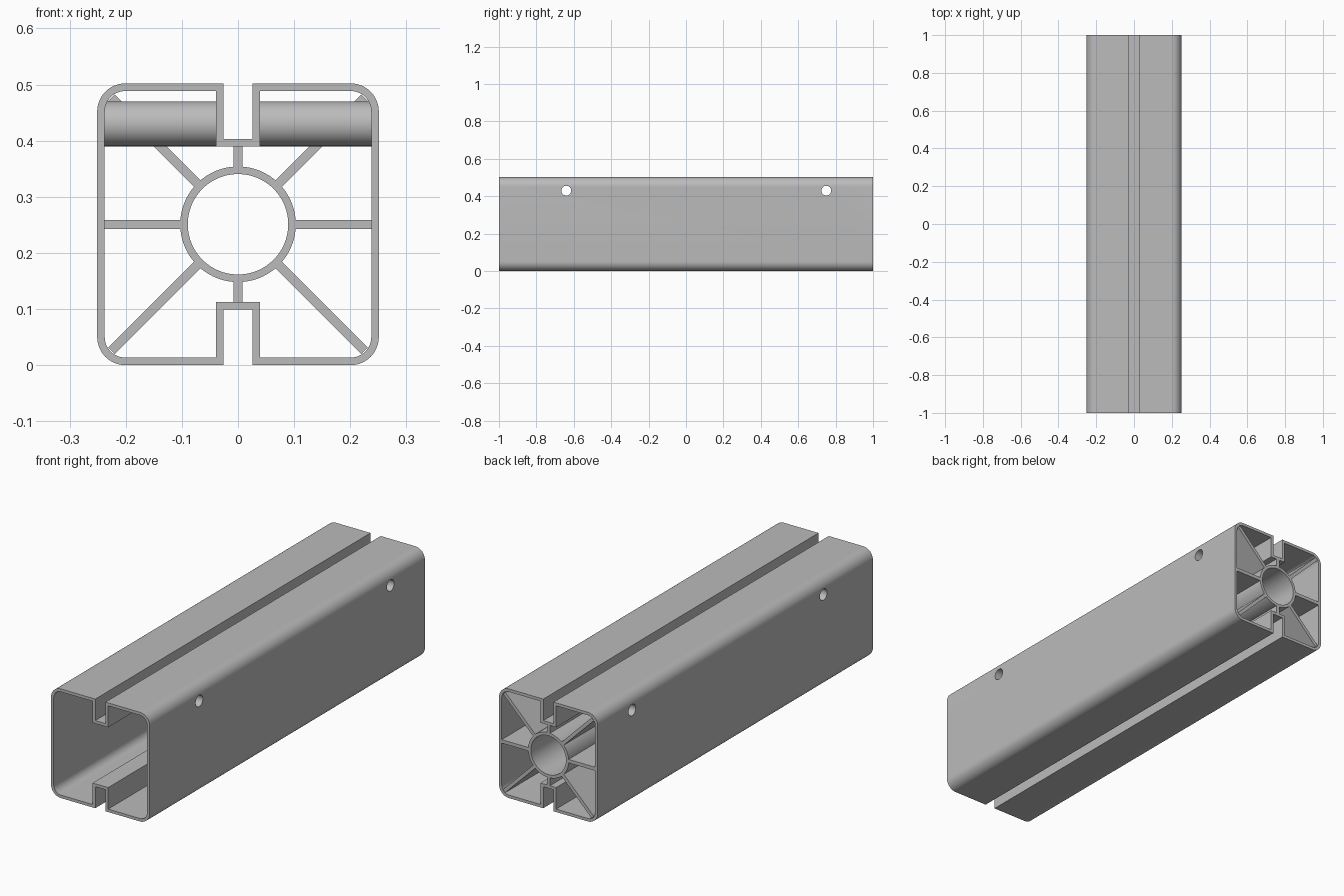
import bpy, bmesh, math
from mathutils import Matrix, Vector

cube = bpy.data.objects.get("Cube")
if cube:
    bpy.data.objects.remove(cube, do_unlink=True)

HALF, WALL, RADIUS = 0.251, 0.0135, 0.05
SLOT, FLOOR = 0.026, 0.152           # slot half width, slot floor from centre
HUB_FRONT, HUB_OUT, HUB_IN = 0.0, 0.103, 0.0895
SPOKE = 0.016
HOLE_Y, HOLE_Z, BORE, SLEEVE = (-0.64, 0.75), 0.43, 0.026, 0.04
CENTRE = Vector((0, 0, HALF))

metal = bpy.data.materials.new("aluminium grey")
metal.use_nodes = True
grey = (0.5, 0.5, 0.5, 1)
metal.diffuse_color = grey
metal.node_tree.nodes["Principled BSDF"].inputs["Base Color"].default_value = grey


def finish(name, bm):
    bmesh.ops.recalc_face_normals(bm, faces=bm.faces)
    mesh = bpy.data.meshes.new(name)
    bm.to_mesh(mesh)
    bm.free()
    mesh.materials.append(metal)
    obj = bpy.data.objects.new(name, mesh)
    bpy.context.collection.objects.link(obj)
    return obj


def activate(obj):
    bpy.ops.object.select_all(action='DESELECT')
    obj.select_set(True)
    bpy.context.view_layer.objects.active = obj


def smooth(obj):
    activate(obj)
    bpy.ops.object.shade_smooth_by_angle(angle=math.radians(30))


def hollow(name, outer, inner, start, end, place):
    """Sweep a closed wall between two matching loops from start to end."""
    bm = bmesh.new()
    rings = [[bm.verts.new(place(p, d)) for p in loop]
             for loop, d in ((outer, start), (outer, end), (inner, end), (inner, start))]
    n = len(outer)
    for k in range(4):
        a, b = rings[k], rings[(k + 1) % 4]
        for i in range(n):
            j = (i + 1) % n
            bm.faces.new((a[i], a[j], b[j], b[i]))
    return finish(name, bm)


def circle(r, n=64):
    return [(r * math.cos(math.tau * i / n), r * math.sin(math.tau * i / n)) for i in range(n)]


def slotted_square(inset):
    """Rounded square with a slot in top and bottom, shrunk by inset."""
    h, r, s = HALF - inset, RADIUS - inset, SLOT + inset
    c = HALF - RADIUS
    quarter = [(s, FLOOR - inset), (s, h)]
    for i in range(13):
        a = math.pi / 2 * (1 - i / 12)
        quarter.append((c + r * math.cos(a), c + r * math.sin(a)))
    right = quarter + [(x, -z) for x, z in reversed(quarter)]
    return right + [(-x, z) for x, z in reversed(right)]


def along_y(p, d):
    return CENTRE + Vector((p[0], d, p[1]))


def drill(obj):
    """Cut the cross holes through a part."""
    for y in HOLE_Y:
        bm = bmesh.new()
        bmesh.ops.create_cone(bm, cap_ends=True, segments=64, radius1=BORE, radius2=BORE,
                              depth=1, matrix=Matrix.Translation((0, y, HOLE_Z))
                              @ Matrix.Rotation(math.pi / 2, 4, 'Y'))
        cutter = finish("hole_cutter", bm)
        cutter.hide_render = True
        mod = obj.modifiers.new("hole", 'BOOLEAN')
        mod.operation, mod.solver, mod.object = 'DIFFERENCE', 'EXACT', cutter
        activate(obj)
        bpy.ops.object.modifier_apply(modifier=mod.name)
        bpy.data.objects.remove(cutter, do_unlink=True)


# Outer slotted tube with its cross holes
shell = hollow("outer_tube", slotted_square(0), slotted_square(WALL), -1, 1, along_y)
drill(shell)
smooth(shell)

# Central hub
smooth(hollow("hub_tube", circle(HUB_OUT, 96), circle(HUB_IN, 96), HUB_FRONT, 1, along_y))

# Eight spokes: side, diagonal and slot ones differ in reach
for k in range(8):
    reach = 0.319 if k % 2 else (HALF - WALL if k % 4 == 0 else FLOOR - WALL)
    start = HUB_OUT - 0.003
    bm = bmesh.new()
    bmesh.ops.create_cube(bm, size=1)
    bmesh.ops.scale(bm, vec=(reach - start, 1 - HUB_FRONT, SPOKE), verts=bm.verts)
    bmesh.ops.translate(bm, vec=((reach + start) / 2, (1 + HUB_FRONT) / 2, 0), verts=bm.verts)
    bmesh.ops.transform(bm, matrix=Matrix.Translation(CENTRE)
                        @ Matrix.Rotation(-k * math.pi / 4, 4, 'Y'), verts=bm.verts)
    spoke = finish(f"spoke_{k + 1}", bm)
    if k in (1, 3):
        drill(spoke)
    smooth(spoke)

# Sleeves around the cross holes, on both sides of the top slot
for where, y in zip(("front", "back"), HOLE_Y):
    for side, sign in (("left", 1), ("right", -1)):
        sleeve = hollow(f"{where}_sleeve_{side}", circle(SLEEVE), circle(BORE),
                        sign * (SLOT + WALL), sign * (HALF - WALL),
                        lambda p, d: Vector((d, y + p[0], HOLE_Z + p[1])))
        smooth(sleeve)
